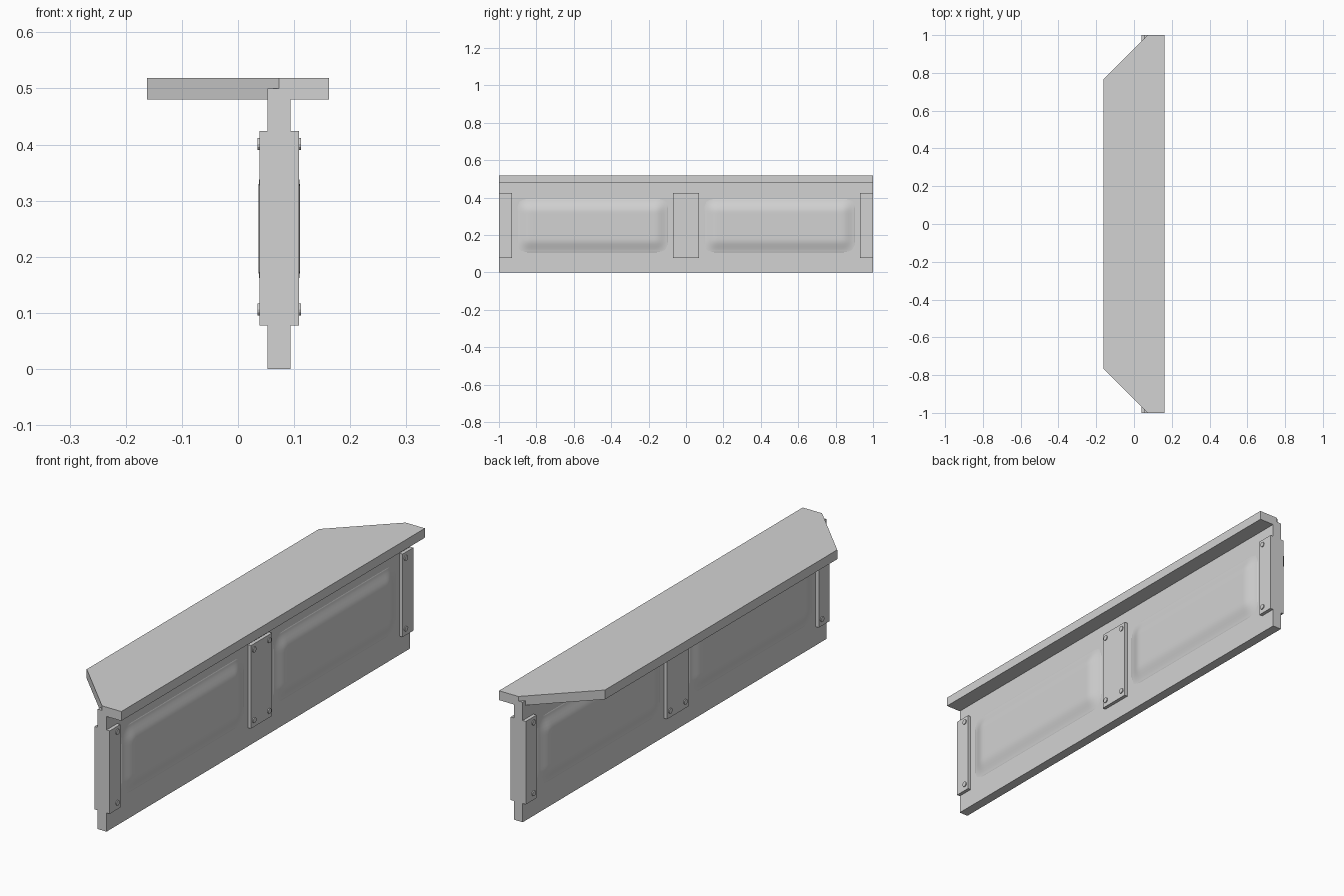
import bpy, bmesh, math
from mathutils import Matrix

cube = bpy.data.objects.get("Cube")
if cube:
    bpy.data.objects.remove(cube, do_unlink=True)

grey = bpy.data.materials.new("plain_grey")
grey.use_nodes = True
COLOUR = (0.65, 0.65, 0.65, 1)
grey.diffuse_color = COLOUR
grey.node_tree.nodes["Principled BSDF"].inputs["Base Color"].default_value = COLOUR

MID = 0.0735  # x of the wall's centre plane


def add_object(name, bm, smooth=False):
    bmesh.ops.recalc_face_normals(bm, faces=bm.faces)
    mesh = bpy.data.meshes.new(name)
    bm.to_mesh(mesh)
    bm.free()
    mesh.materials.append(grey)
    for p in mesh.polygons:
        p.use_smooth = smooth
    obj = bpy.data.objects.new(name, mesh)
    bpy.context.collection.objects.link(obj)
    return obj


def box(name, thick, y0, y1, z0, z1):
    bm = bmesh.new()
    bmesh.ops.create_cube(bm, size=1)
    bmesh.ops.scale(bm, vec=(thick, y1 - y0, z1 - z0), verts=bm.verts)
    bmesh.ops.translate(bm, vec=(MID, (y0 + y1) / 2, (z0 + z1) / 2), verts=bm.verts)
    return add_object(name, bm)


def ramp(distance, half_flat, fall):
    t = max(0, min(1, (half_flat + fall - abs(distance)) / fall))
    return t * t * (3 - 2 * t)


def bulge(name, y_mid, z_mid=0.25):
    # raised soft-edged swelling on both faces of the wall
    bm = bmesh.new()
    half_y, half_z, fall = 0.335, 0.075, 0.075
    for side in (-1, 1):
        grid = bmesh.ops.create_grid(bm, x_segments=60, y_segments=24, size=1)
        for v in grid["verts"]:
            y = v.co.x * (half_y + fall)
            z = v.co.y * (half_z + fall)
            rise = ramp(y, half_y, fall) * ramp(z, half_z, fall)
            v.co = (MID + side * (0.0198 + 0.0172 * rise), y_mid + y, z_mid + z)
        # close the thin rim between the two skins
    rim = [e for e in bm.edges if e.is_boundary]
    bmesh.ops.bridge_loops(bm, edges=rim)
    return add_object(name, bm, smooth=True)


def bolt(name, y, z):
    bm = bmesh.new()
    bmesh.ops.create_cone(bm, cap_ends=True, segments=12, radius1=0.011,
                          radius2=0.011, depth=0.078,
                          matrix=Matrix.Translation((MID, y, z))
                          @ Matrix.Rotation(math.pi / 2, 4, "Y"))
    return add_object(name, bm)


# Upright wall with two swellings
box("wall_panel", 0.041, -1, 1, 0, 0.5)
for label, s in (("front", -1), ("back", 1)):
    bulge(label + "_wall_bulge", s * 0.5)

# Top shelf with two cut corners
bm = bmesh.new()
outline = [(0.162, -1), (0.162, 1), (0.073, 1), (-0.162, 0.765),
           (-0.162, -0.765), (0.073, -1)]
face = bm.faces.new([bm.verts.new((x, y, 0.48)) for x, y in outline])
top = bmesh.ops.extrude_face_region(bm, geom=[face])["geom"]
bmesh.ops.translate(bm, vec=(0, 0, 0.039),
                    verts=[g for g in top if isinstance(g, bmesh.types.BMVert)])
add_object("top_shelf", bm)

# Clamping brackets and their through bolts
brackets = {
    "front": (-1, -0.93, [-0.95]),
    "middle": (-0.07, 0.07, [-0.05, 0.05]),
    "back": (0.93, 1, [0.95]),
}
for label, (y0, y1, columns) in brackets.items():
    box(label + "_bracket", 0.07, y0, y1, 0.078, 0.424)
    for i, y in enumerate(columns):
        for level, z in (("lower", 0.106), ("upper", 0.401)):
            bolt(f"{label}_{level}_bolt_{i + 1}", y, z)
